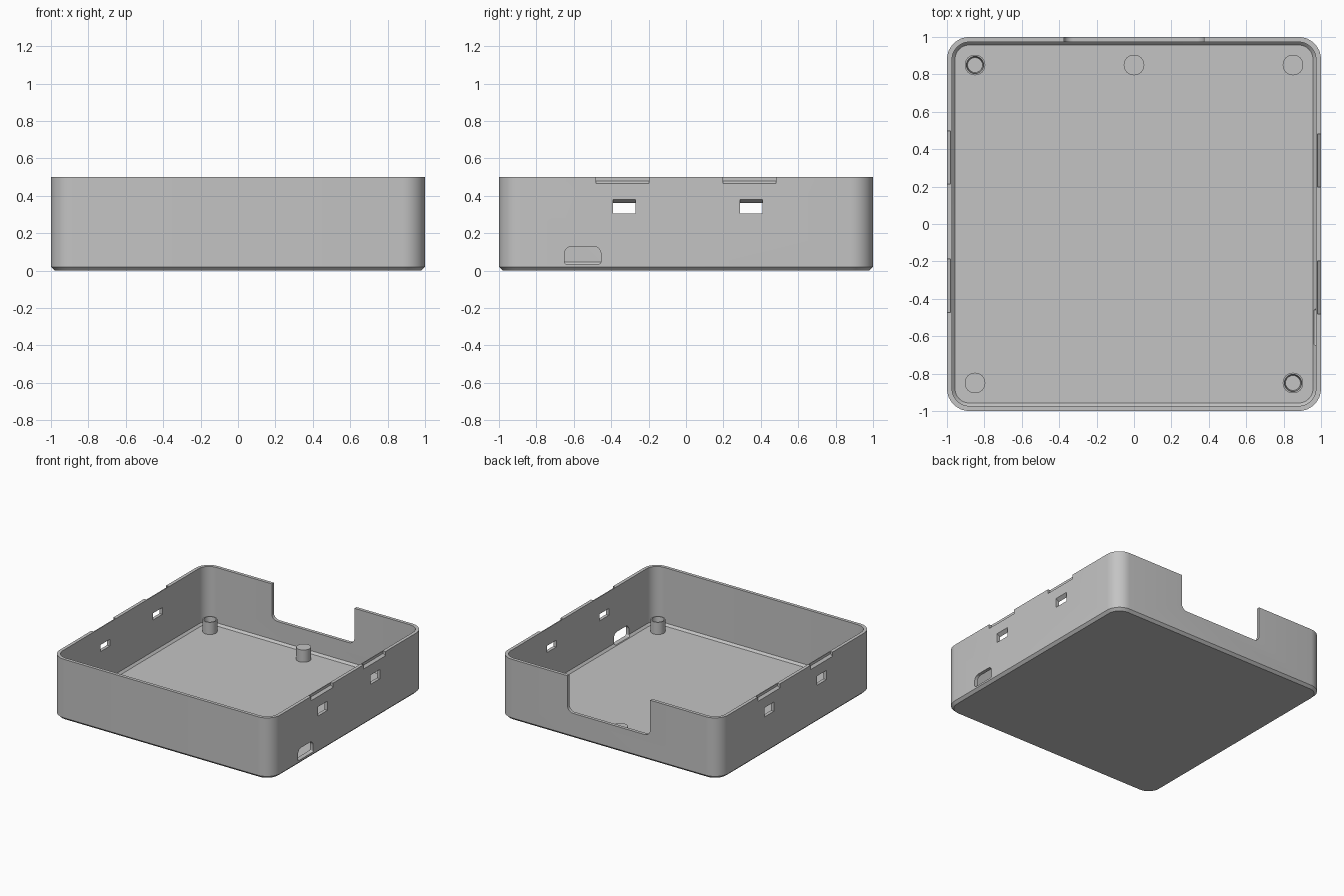
import bpy, bmesh, math
from mathutils import Vector

cube = bpy.data.objects.get("Cube")
if cube:
    bpy.data.objects.remove(cube, do_unlink=True)

grey = bpy.data.materials.new("light grey plastic")
grey.use_nodes = True
colour = (0.55, 0.55, 0.55, 1)
grey.diffuse_color = colour
grey.node_tree.nodes["Principled BSDF"].inputs["Base Color"].default_value = colour


def make_object(name, bm):
    bmesh.ops.recalc_face_normals(bm, faces=bm.faces)
    mesh = bpy.data.meshes.new(name)
    bm.to_mesh(mesh)
    bm.free()
    mesh.materials.append(grey)
    obj = bpy.data.objects.new(name, mesh)
    bpy.context.collection.objects.link(obj)
    return obj


def rounded_rect(a0, b0, a1, b1, low_r, high_r, steps=8):
    """Outline of a rectangle with its own radius for low and high corners."""
    corners = ((a1, b1, high_r, 0), (a0, b1, high_r, 1),
               (a0, b0, low_r, 2), (a1, b0, low_r, 3))
    points = []
    for a, b, r, quarter in corners:
        ca = a - r if a == a1 else a + r
        cb = b - r if b == b1 else b + r
        for i in range(steps + 1):
            t = math.pi / 2 * (quarter + i / steps)
            points.append((ca + r * math.cos(t), cb + r * math.sin(t)))
    return points


def loft(bm, rings):
    """Skin closed rings of equal length and cap both ends."""
    loops = [[bm.verts.new(p) for p in ring] for ring in rings]
    n = len(loops[0])
    for low, high in zip(loops, loops[1:]):
        for i in range(n):
            j = (i + 1) % n
            bm.faces.new((low[i], low[j], high[j], high[i]))
    bm.faces.new(loops[0])
    bm.faces.new(loops[-1])


def prism(bm, points, direction):
    loft(bm, [points, [Vector(p) + Vector(direction) for p in points]])


def smooth(obj):
    bpy.ops.object.select_all(action="DESELECT")
    obj.select_set(True)
    bpy.context.view_layer.objects.active = obj
    bpy.ops.object.shade_smooth_by_angle(angle=math.radians(25))


# Tray shell: outer bevel, wall, rim, inner wall, inner bevel, floor
WALL, HEIGHT, RADIUS, FLOOR = 0.027, 0.5, 0.12, 0.03
bm = bmesh.new()
rings = []
for inset, z in ((0.02, 0), (0, 0.02), (0, HEIGHT), (WALL, HEIGHT),
                 (WALL, 0.047), (WALL + 0.016, FLOOR)):
    s, r = 1 - inset, RADIUS - inset
    rings.append([(x, y, z) for x, y in rounded_rect(-s, -s, s, s, r, r)])
loft(bm, rings)
tray = make_object("tray", bm)

# Openings, gathered into one cutter
bm = bmesh.new()
snap = ((0.98, 0.55), (0.98, 0.48), (1.05, 0.4275), (1.05, 0.55))
window = ((0.95, 0.305), (1.05, 0.305), (1.05, 0.417), (0.95, 0.343))
for side, snap_centres in ((1, (-0.34, 0.34)), (-1, (-0.33, 0.355))):
    for y in snap_centres:
        prism(bm, [(side * x, y - 0.142, z) for x, z in snap], (0, 0.284, 0))
    for y in (-0.33, 0.35):
        prism(bm, [(side * x, y - 0.06, z) for x, z in window], (0, 0.12, 0))

# Side cable port
port = rounded_rect(-0.65, 0.035, -0.455, 0.13, 0.012, 0.04)
prism(bm, [(0.93, y, z) for y, z in port], (0.12, 0, 0))

# Wide back notch with rounded lower corners
notch = rounded_rect(-0.375, 0.205, 0.375, 0.7, 0.05, 0.05)
prism(bm, [(x, 0.94, z) for x, z in notch], (0, 0.12, 0))
cutter = make_object("opening_cutter", bm)
cutter.hide_render = True

cut = tray.modifiers.new("openings", "BOOLEAN")
cut.operation = "DIFFERENCE"
cut.solver = "EXACT"
cut.object = cutter
bpy.context.view_layer.objects.active = tray
bpy.ops.object.modifier_apply(modifier=cut.name)
bpy.data.objects.remove(cutter, do_unlink=True)
smooth(tray)


# Floor posts, two of them hollow
def post(name, x, y, hollow):
    profile = [(0.055, FLOOR - 0.01), (0.055, 0.13)]
    if hollow:
        profile += [(0.046, 0.13), (0.04, 0.05)]
    bm = bmesh.new()
    turns = [math.tau * i / 32 for i in range(32)]
    loft(bm, [[(x + r * math.cos(t), y + r * math.sin(t), z) for t in turns]
              for r, z in profile])
    smooth(make_object(name, bm))


P = 0.85
post("back_right_socket_post", -P, P, True)
post("front_left_socket_post", P, -P, True)
post("back_left_post", P, P, False)
post("back_middle_post", 0, P, False)
post("front_right_post", -P, -P, False)
